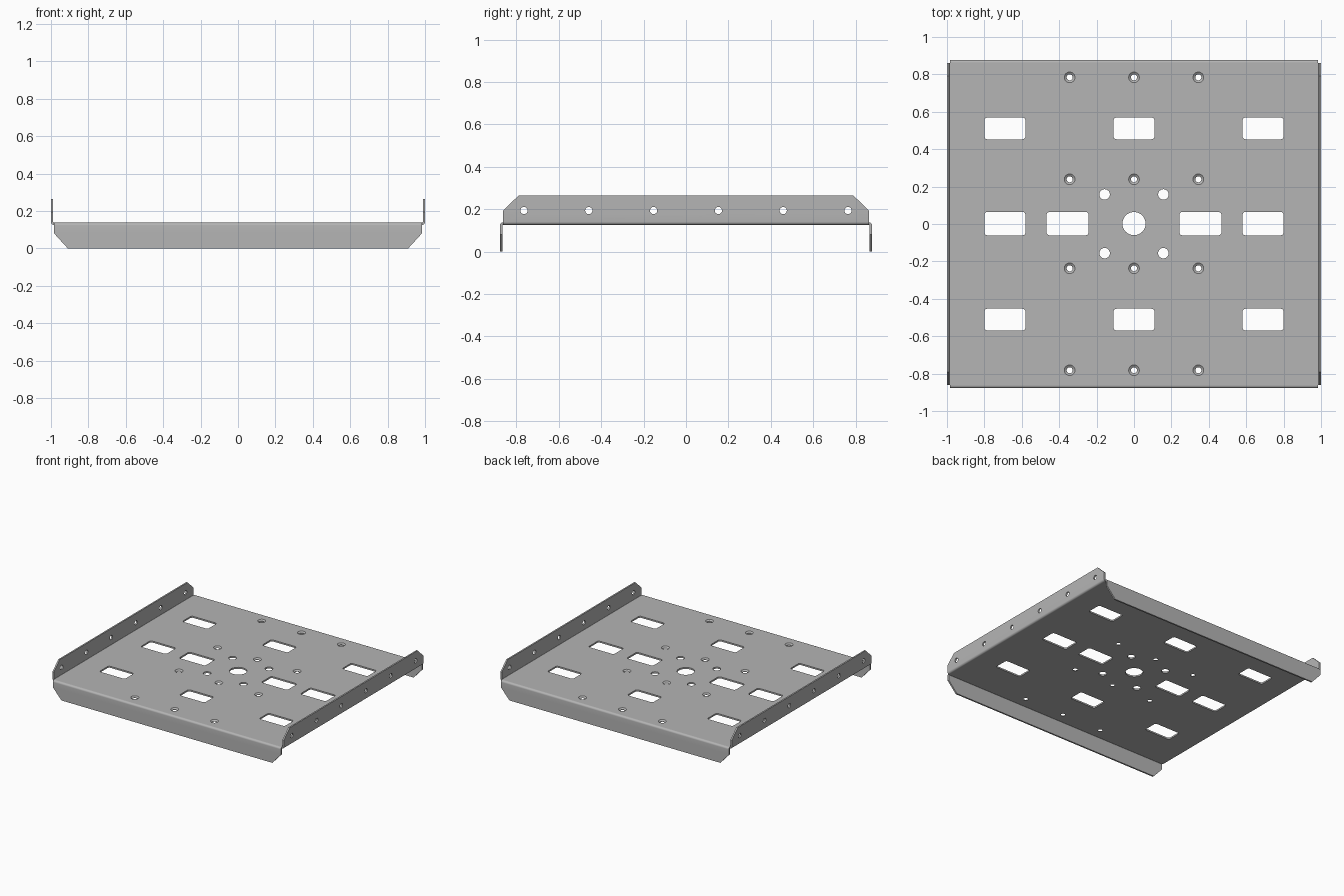
import bpy, bmesh
from math import sin, cos, pi, radians
from mathutils import Vector

if "Cube" in bpy.data.objects:
    bpy.data.objects.remove(bpy.data.objects["Cube"])

# Sheet dimensions
THICK = 0.012
Z_LOW, Z_TOP = 0.126, 0.138
PLATE_X, PLATE_Y = 0.985, 0.863
R_OUT, R_IN = 0.015, 0.003

steel = bpy.data.materials.new("steel_grey")
steel.use_nodes = True
grey = (0.46, 0.46, 0.46, 1)
steel.diffuse_color = grey
steel.node_tree.nodes["Principled BSDF"].inputs["Base Color"].default_value = grey


def loft(bm, rings):
    """Closed solid through a list of equal-length point rings."""
    rows = [[bm.verts.new(p) for p in ring] for ring in rings]
    n = len(rows[0])
    for a, b in zip(rows, rows[1:]):
        for i in range(n):
            j = (i + 1) % n
            bm.faces.new((a[i], a[j], b[j], b[i]))
    bm.faces.new(rows[0][::-1])
    bm.faces.new(rows[-1])


def make_object(name, bm):
    bmesh.ops.recalc_face_normals(bm, faces=bm.faces)
    mesh = bpy.data.meshes.new(name)
    bm.to_mesh(mesh)
    bm.free()
    mesh.materials.append(steel)
    obj = bpy.data.objects.new(name, mesh)
    bpy.context.collection.objects.link(obj)
    return obj


def cut(obj, cutter_bm):
    """Subtract the cutter solids and bake the result."""
    cutter = make_object("cutter", cutter_bm)
    cutter.hide_render = True
    mod = obj.modifiers.new("holes", 'BOOLEAN')
    mod.operation, mod.solver, mod.object = 'DIFFERENCE', 'EXACT', cutter
    bpy.context.view_layer.objects.active = obj
    bpy.ops.object.modifier_apply(modifier=mod.name)
    bpy.data.objects.remove(cutter)


def shade(obj):
    bpy.ops.object.select_all(action='DESELECT')
    obj.select_set(True)
    bpy.context.view_layer.objects.active = obj
    bpy.ops.object.shade_smooth_by_angle(angle=radians(30))


def circle(x, y, z, r, n=32):
    return [Vector((x + r * cos(2 * pi * i / n), y + r * sin(2 * pi * i / n), z))
            for i in range(n)]


def rounded_rect(x, y, z, w, h, r=0.016, steps=5):
    pts = []
    for k, (sx, sy) in enumerate([(1, 1), (-1, 1), (-1, -1), (1, -1)]):
        for i in range(steps + 1):
            a = pi / 2 * (k + i / steps)
            pts.append(Vector((x + sx * (w / 2 - r) + r * cos(a),
                               y + sy * (h / 2 - r) + r * sin(a), z)))
    return pts


# Flat plate
bm = bmesh.new()
loft(bm, [[Vector((sx * PLATE_X, sy * PLATE_Y, z))
           for sx, sy in [(1, 1), (-1, 1), (-1, -1), (1, -1)]]
          for z in (Z_LOW, Z_TOP)])
plate = make_object("base_plate", bm)

cutters = bmesh.new()
below, above = Z_LOW - 0.02, Z_TOP + 0.02


def slot(x, y, w, h):
    loft(cutters, [rounded_rect(x, y, z, w, h) for z in (below, above)])


def hole(x, y, r):
    loft(cutters, [circle(x, y, z, r) for z in (below, above)])


# Rectangular slots
for x in (-0.69, 0, 0.69):
    for y in (-0.511, 0.511):
        slot(x, y, 0.22, 0.116)
for x in (-0.69, 0.69):
    slot(x, 0.002, 0.22, 0.125)
for x in (-0.355, 0.355):
    slot(x, 0.002, 0.225, 0.125)

# Centre hole and the four holes around it
hole(0, 0.002, 0.062)
for x in (-0.157, 0.157):
    for y in (-0.156, 0.158):
        hole(x, y, 0.028)

# Countersunk screw holes
for x in (-0.344, 0, 0.344):
    for y in (-0.782, -0.237, 0.239, 0.784):
        loft(cutters, [circle(x, y, below, 0.016),
                       circle(x, y, Z_LOW + 0.003, 0.016),
                       circle(x, y, Z_TOP + 0.001, 0.030)])
cut(plate, cutters)
shade(plate)


def flange(name, axis, side, up, start, half, knee, tip, tip_half):
    """Bent lip: arc out of the plate, straight wall, chamfered corners."""
    z_mid = Z_LOW + R_OUT if up > 0 else Z_TOP - R_OUT
    sections = []
    for i in range(7):
        a = pi / 2 * i / 6
        sections.append([(start + r * sin(a), z_mid - up * r * cos(a), half)
                         for r in (R_OUT, R_IN)])
    for z, h in ((knee, half), (tip, tip_half)):
        sections.append([(start + r, z, h) for r in (R_OUT, R_IN)])

    def place(out, along, z):
        return Vector((side * out, along, z) if axis == 'X' else (along, side * out, z))

    bm = bmesh.new()
    loft(bm, [[place(o[0], -o[2], o[1]), place(o[0], o[2], o[1]),
               place(i[0], i[2], i[1]), place(i[0], -i[2], i[1])]
              for o, i in sections])
    return make_object(name, bm)


# Upright side flanges with a row of bolt holes
for name, side in (("left_flange", 1), ("right_flange", -1)):
    obj = flange(name, 'X', side, 1, PLATE_X, 0.862, 0.195, 0.264, 0.79)
    cutters = bmesh.new()
    for k in range(6):
        y = -0.764 + k * 0.3056
        loft(cutters, [[Vector((side * x, y + p.x, 0.194 + p.y))
                        for p in circle(0, 0, 0, 0.017, 24)] for x in (0.96, 1.03)])
    cut(obj, cutters)
    shade(obj)

# Downturned front and back flanges
for name, side in (("front_flange", -1), ("back_flange", 1)):
    shade(flange(name, 'Y', side, -1, PLATE_Y, PLATE_X, 0.082, 0, 0.91))
